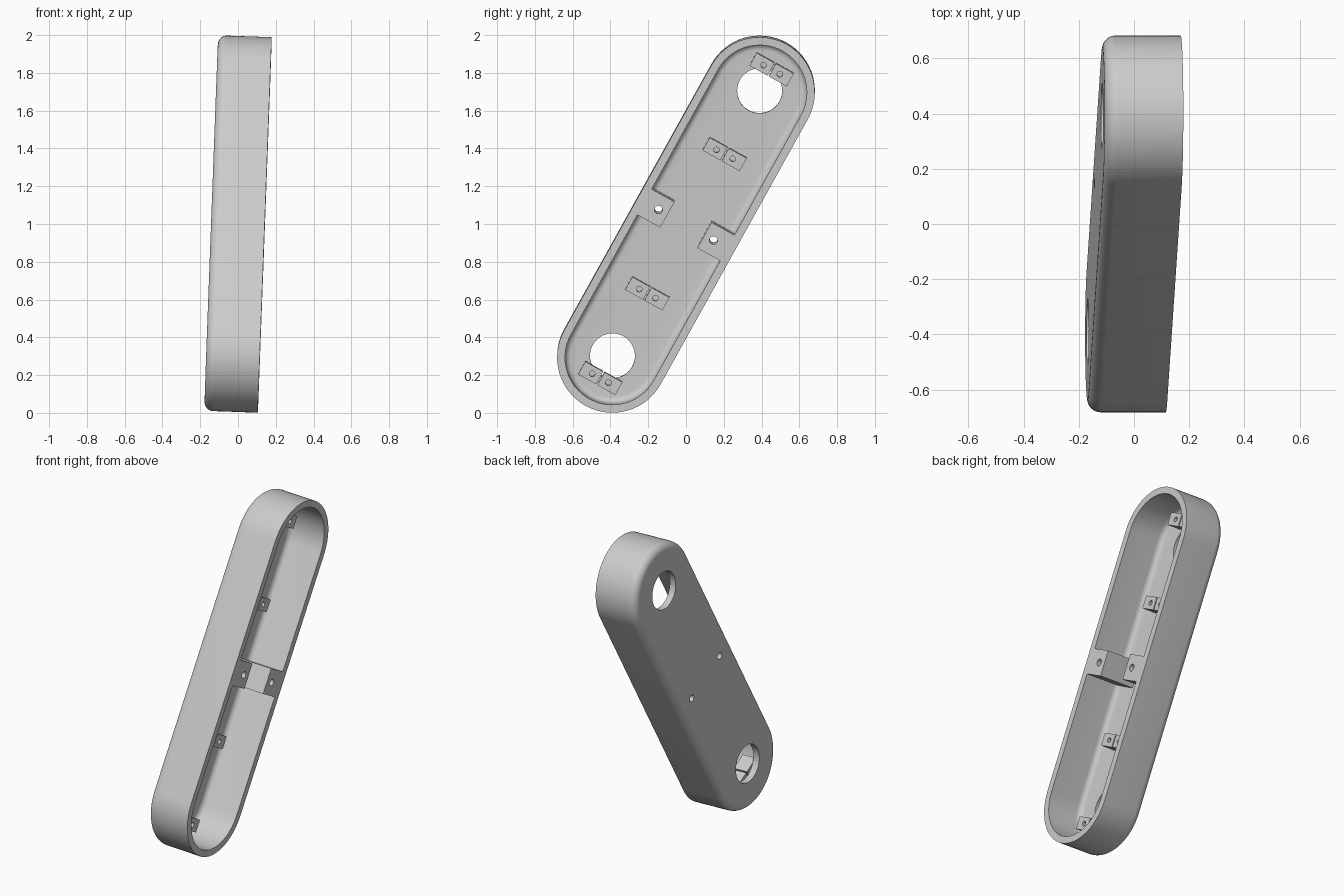
import bpy, bmesh, math
from mathutils import Matrix, Vector

cube = bpy.data.objects.get("Cube")
if cube:
    bpy.data.objects.remove(cube)

# Main sizes
HALF = 0.803      # centre to the middle of each round end
RADIUS = 0.2925   # outer end radius
DEPTH = 0.284
WALL = 0.042
FLOOR = WALL - DEPTH / 2
TOP = DEPTH / 2
POST_IN = 0.112
PAD_H = 0.095

# Leaning frame: length, width, and open side direction
normal = Vector((1, -0.0025, -0.036)).normalized()
length = Vector((0, 0.3896, 0.7024))
length = (length - normal * length.dot(normal)).normalized()
width = normal.cross(length)
frame = Matrix((length, width, normal)).transposed().to_4x4()
frame.translation = (0, 0, 1)

grey = bpy.data.materials.new("light_grey")
grey.use_nodes = True
colour = (0.6, 0.6, 0.6, 1)
grey.diffuse_color = colour
grey.node_tree.nodes["Principled BSDF"].inputs["Base Color"].default_value = colour


def make_object(name, bm):
    bmesh.ops.recalc_face_normals(bm, faces=bm.faces)
    mesh = bpy.data.meshes.new(name)
    bm.to_mesh(mesh)
    bm.free()
    mesh.materials.append(grey)
    obj = bpy.data.objects.new(name, mesh)
    bpy.context.collection.objects.link(obj)
    return obj


def box(name, low, high):
    bm = bmesh.new()
    low, high = Vector(low), Vector(high)
    bmesh.ops.create_cube(bm, size=1)
    bmesh.ops.scale(bm, vec=high - low, verts=bm.verts)
    bmesh.ops.translate(bm, vec=(low + high) / 2, verts=bm.verts)
    return make_object(name, bm)


def drill(target, holes):
    """Cut round holes given as (x, y, radius, bottom, top)."""
    bm = bmesh.new()
    for x, y, r, low, high in holes:
        bmesh.ops.create_cone(bm, cap_ends=True, segments=48, radius1=r, radius2=r,
                              depth=high - low,
                              matrix=Matrix.Translation((x, y, (low + high) / 2)))
    cutter = make_object("hole_cutter", bm)
    cutter.hide_render = True
    mod = target.modifiers.new("holes", "BOOLEAN")
    mod.operation = "DIFFERENCE"
    mod.solver = "EXACT"
    mod.object = cutter
    select(target)
    bpy.ops.object.modifier_apply(modifier=mod.name)
    bpy.data.objects.remove(cutter)


def select(obj):
    bpy.ops.object.select_all(action="DESELECT")
    obj.select_set(True)
    bpy.context.view_layer.objects.active = obj


def ring(bm, r, z, steps=32):
    """One stadium-shaped loop of vertices."""
    verts = []
    for side in (1, -1):
        for i in range(steps + 1):
            a = math.pi * (i / steps - 0.5)
            verts.append(bm.verts.new((side * (HALF + r * math.cos(a)),
                                       side * r * math.sin(a), z)))
    return verts


def fillet(r, floor, size, steps=8):
    """Rounded corner profile from the floor up to the wall."""
    angles = [math.pi / 2 * i / steps for i in range(steps + 1)]
    return [(r - size + size * math.sin(a), floor + size - size * math.cos(a))
            for a in angles]


# Hollow tray: rounded outside, rim, then rounded inside
outside = fillet(RADIUS, -TOP, 0.048) + [(RADIUS, TOP)]
inside = fillet(RADIUS - WALL, FLOOR, 0.035) + [(RADIUS - WALL, TOP)]
bm = bmesh.new()
loops = [ring(bm, r, z) for r, z in outside + inside[::-1]]
for a, b in zip(loops, loops[1:]):
    for i in range(len(a)):
        j = (i + 1) % len(a)
        bm.faces.new((a[i], a[j], b[j], b[i]))
bm.faces.new(loops[0])
bm.faces.new(loops[-1])
tray = make_object("tray", bm)
drill(tray, [(s * HALF, 0, 0.119, -TOP - 0.1, FLOOR + 0.02) for s in (1, -1)]
      + [(0, s * 0.167, 0.021, -TOP - 0.1, FLOOR + 0.1) for s in (1, -1)])
parts = [tray]

# Full-height screw posts at mid length
for side, label in ((1, "a"), (-1, "b")):
    ys = sorted((side * POST_IN, side * (RADIUS - WALL)))
    post = box("screw_post_" + label, (-0.078, ys[0], FLOOR - 0.01),
               (0.078, ys[1], TOP))
    drill(post, [(0, side * 0.167, 0.021, -TOP - 0.1, TOP + 0.1)])
    parts.append(post)

# Four pairs of mounting pads with blind holes
for n, x in enumerate((-0.935, -0.422, 0.422, 0.935)):
    for side, label in ((1, "a"), (-1, "b")):
        ys = sorted((side * 0.004, side * 0.1125))
        pad = box(f"mounting_pad_{n + 1}_{label}", (x - 0.039, ys[0], FLOOR),
                  (x + 0.039, ys[1], FLOOR + PAD_H))
        drill(pad, [(x, side * 0.049, 0.015, FLOOR + 0.03, TOP)])
        parts.append(pad)

# Lean everything into place and shade
for obj in parts:
    obj.data.transform(frame)
    select(obj)
    bpy.ops.object.shade_smooth_by_angle(angle=math.radians(30))
